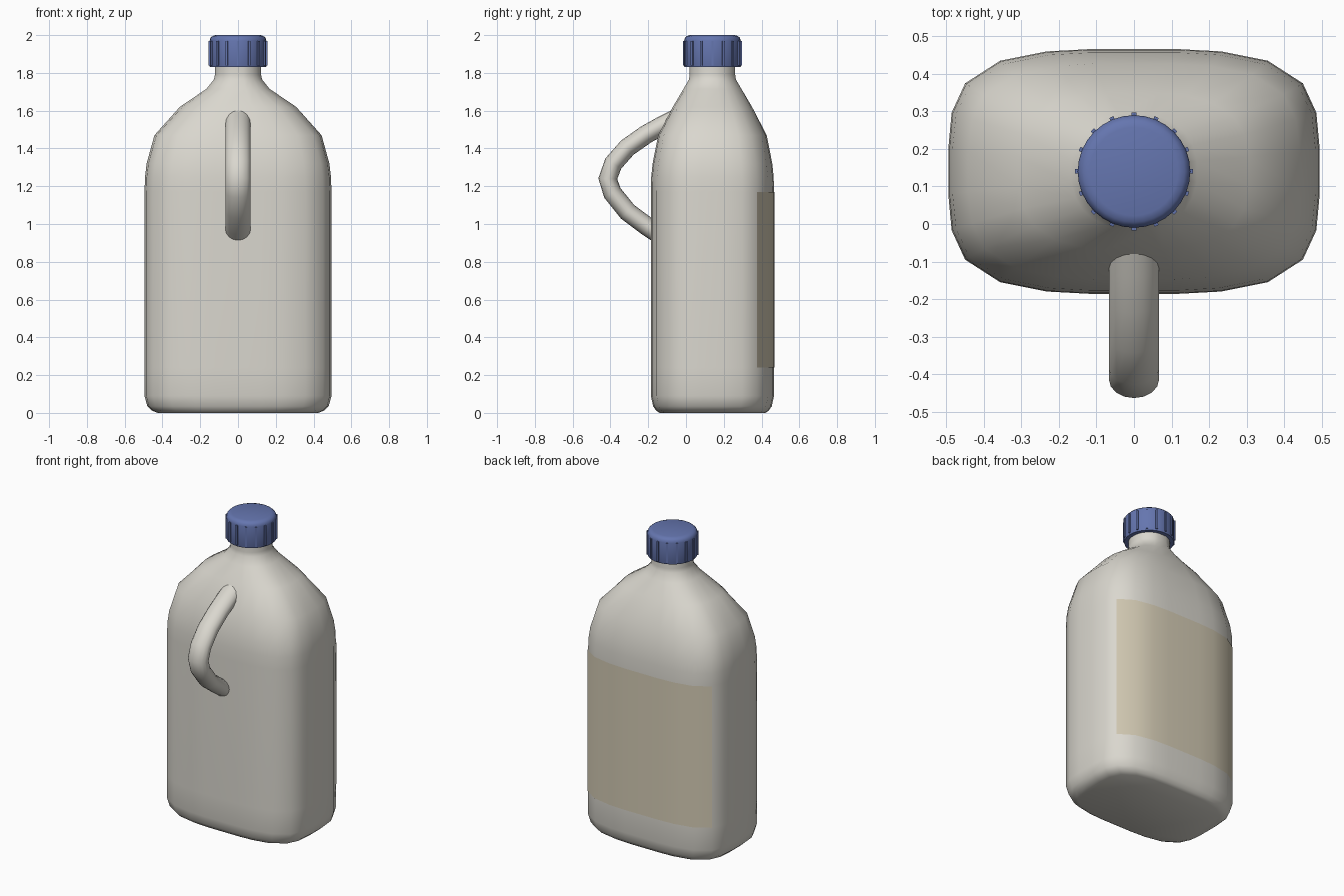
import bpy, bmesh
from math import sin, cos, pi, hypot
from mathutils import Vector, Matrix

if "Cube" in bpy.data.objects:
    bpy.data.objects.remove(bpy.data.objects["Cube"])

CY = 0.14  # y of the bottle axis


def material(name, rgb):
    m = bpy.data.materials.new(name)
    m.diffuse_color = (*rgb, 1)
    m.use_nodes = True
    m.node_tree.nodes["Principled BSDF"].inputs["Base Color"].default_value = m.diffuse_color
    return m


PLASTIC = material("milky_plastic", (0.70, 0.68, 0.62))
BLUE = material("blue_plastic", (0.13, 0.18, 0.43))
PAPER = material("label_paper", (0.66, 0.60, 0.46))


def finish(name, bm, mat, angle=40):
    bmesh.ops.recalc_face_normals(bm, faces=bm.faces)
    me = bpy.data.meshes.new(name)
    bm.to_mesh(me)
    bm.free()
    ob = bpy.data.objects.new(name, me)
    bpy.context.collection.objects.link(ob)
    me.materials.append(mat)
    bpy.ops.object.select_all(action='DESELECT')
    bpy.context.view_layer.objects.active = ob
    ob.select_set(True)
    bpy.ops.object.shade_smooth_by_angle(angle=angle * pi / 180)
    return ob


def loft(bm, rings, closed=True, caps=True):
    """Bridge a list of equally long point rings with quads."""
    vs = [[bm.verts.new(p) for p in r] for r in rings]
    n = len(vs[0])
    for a, b in zip(vs, vs[1:]):
        for i in range(n if closed else n - 1):
            j = (i + 1) % n
            bm.faces.new((a[i], a[j], b[j], b[i]))
    if caps:
        bm.faces.new(vs[0])
        bm.faces.new(vs[-1])


# Rounded-rectangle section: one quarter, mirrored to a full unit loop
A, B = 0.495, 0.326
quarter = [(x / A, y / B) for x, y in
           [(0.495, 0.06), (0.486, 0.157), (0.45, 0.235),
            (0.357, 0.295), (0.232, 0.32), (0.12, 0.326)]]
half = quarter + [(-u, v) for u, v in reversed(quarter)]
section = half + [(-u, -v) for u, v in half]


def ring(z, rx, ry, round_=0.0):
    pts = []
    for u, v in section:
        h = hypot(u, v)
        k = 1 + (1 / h - 1) * round_
        pts.append((u * k * rx, CY + v * k * ry, z))
    return pts


# Bottle body: z, half width, half depth, roundness
profile = [(0, 0.425, 0.28, 0), (0.012, 0.455, 0.298, 0), (0.035, 0.48, 0.314, 0),
           (0.09, A, B, 0), (0.24, A, B, 0), (1.17, A, B, 0),
           (1.25, 0.492, 0.324, 0), (1.32, 0.484, 0.317, 0.02),
           (1.47, 0.443, 0.288, 0.08), (1.62, 0.31, 0.212, 0.4),
           (1.715, 0.17, 0.157, 0.8), (1.765, 0.13, 0.128, 1),
           (1.79, 0.124, 0.124, 1), (1.86, 0.124, 0.124, 1)]
bm = bmesh.new()
loft(bm, [ring(*p) for p in profile])
finish("bottle_body", bm, PLASTIC, 50)

# Label wrapped over the back, from corner to corner
bm = bmesh.new()
loft(bm, [ring(z, A + 0.002, B + 0.002)[2:10] for z in (0.24, 1.17)],
     closed=False, caps=False)
label = finish("back_label", bm, PAPER)

# Handle: oval tube swept along a bent path in the yz plane
path = [Vector((0, y, z)) for y, z in
        [(-0.04, 1.565), (-0.12, 1.525), (-0.21, 1.475), (-0.31, 1.405),
         (-0.385, 1.32), (-0.414, 1.24), (-0.39, 1.165), (-0.31, 1.065),
         (-0.20, 0.983), (-0.12, 0.93)]]
rings = []
for i, p in enumerate(path):
    t = (path[min(i + 1, len(path) - 1)] - path[max(i - 1, 0)]).normalized()
    n = t.cross(Vector((1, 0, 0)))
    rings.append([p + Vector((0.067 * cos(a), 0, 0)) + n * 0.05 * sin(a)
                  for a in [2 * pi * k / 16 for k in range(16)]])
bm = bmesh.new()
loft(bm, rings)
finish("handle", bm, PLASTIC, 60)

# Screw cap with rounded top edge
bm = bmesh.new()
cap = [(0.12, 1.83), (0.148, 1.83), (0.15, 1.835), (0.15, 1.97),
       (0.146, 1.985), (0.135, 1.995), (0.118, 2.0)]
loft(bm, [[(r * cos(2 * pi * k / 32), CY + r * sin(2 * pi * k / 32), z)
           for k in range(32)] for r, z in cap])
finish("cap", bm, BLUE, 45)

# Grip ribs around the cap
bm = bmesh.new()
for k in range(16):
    m = (Matrix.Translation((0, CY, 1.905)) @ Matrix.Rotation(2 * pi * k / 16, 4, 'Z')
         @ Matrix.Translation((0.15, 0, 0)) @ Matrix.Diagonal((0.014, 0.012, 0.13, 1)))
    bmesh.ops.create_cube(bm, size=1, matrix=m)
finish("cap_ribs", bm, BLUE, 30)
